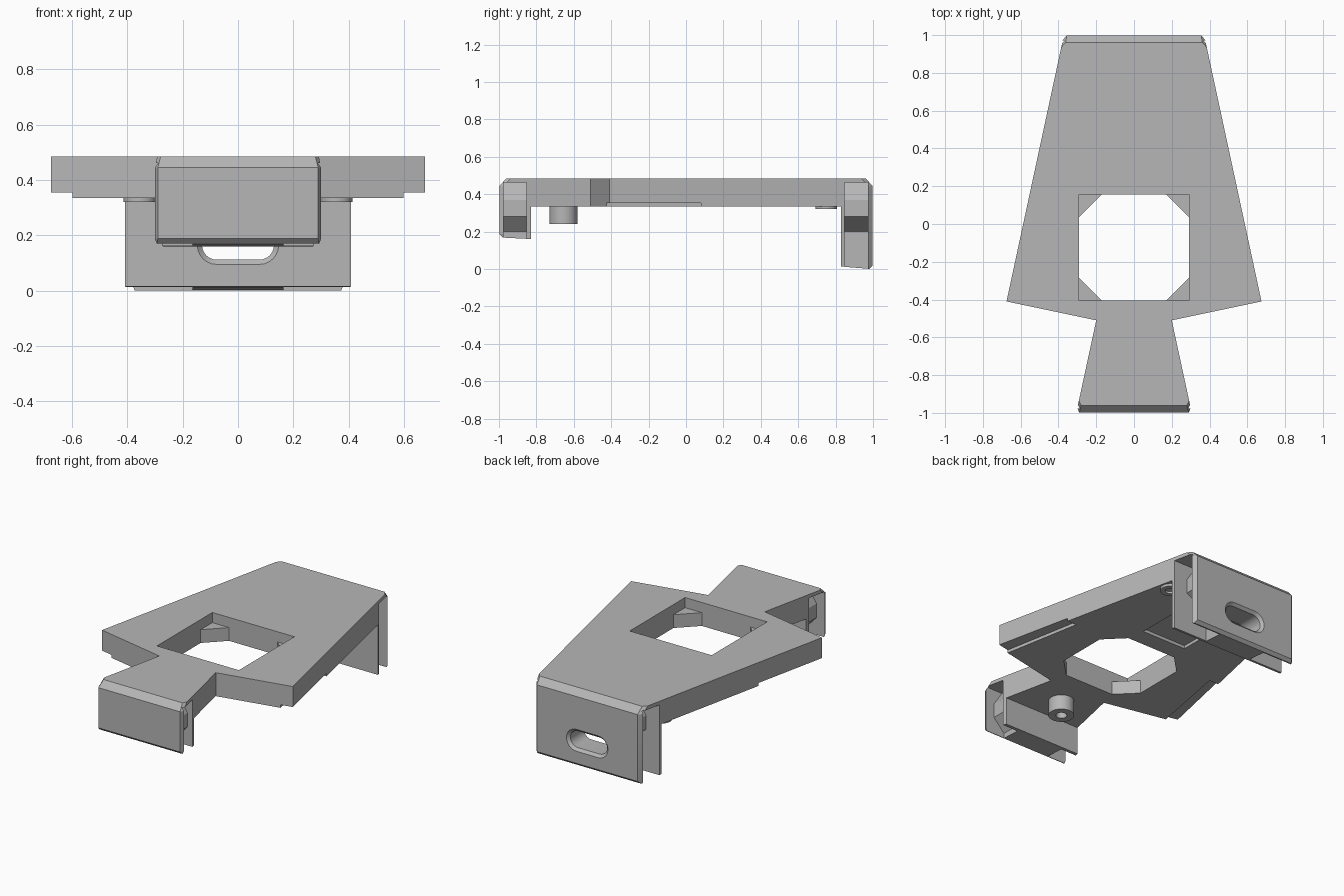
import bpy, bmesh, math

if "Cube" in bpy.data.objects:
    bpy.data.objects.remove(bpy.data.objects["Cube"])

gray = bpy.data.materials.new("light_gray")
gray.diffuse_color = (0.47, 0.47, 0.47, 1)
gray.use_nodes = True
gray.node_tree.nodes["Principled BSDF"].inputs["Base Color"].default_value = gray.diffuse_color


def loft(name, rings):
    """Closed solid through equally long rings of 3D points."""
    bm = bmesh.new()
    loops = [[bm.verts.new(p) for p in r] for r in rings]
    n = len(loops[0])
    for a, b in zip(loops, loops[1:]):
        for i in range(n):
            bm.faces.new((a[i], a[(i + 1) % n], b[(i + 1) % n], b[i]))
    bm.faces.new(loops[0][::-1])
    bm.faces.new(loops[-1])
    bmesh.ops.recalc_face_normals(bm, faces=bm.faces)
    me = bpy.data.meshes.new(name)
    bm.to_mesh(me)
    bm.free()
    me.materials.append(gray)
    ob = bpy.data.objects.new(name, me)
    bpy.context.collection.objects.link(ob)
    return ob


def prism(name, outline, z0, z1):
    return loft(name, [[(x, y, z) for x, y in outline] for z in (z0, z1)])


def box(name, x0, x1, y0, y1, z0, z1):
    return prism(name, [(x0, y0), (x1, y0), (x1, y1), (x0, y1)], z0, z1)


def circle(x, y, r, n=32):
    return [(x + r * math.cos(2 * math.pi * i / n),
             y + r * math.sin(2 * math.pi * i / n)) for i in range(n)]


def cut(ob, cutter, keep=False):
    cutter.hide_render = True
    mod = ob.modifiers.new("cut", 'BOOLEAN')
    mod.operation, mod.solver, mod.object = 'DIFFERENCE', 'EXACT', cutter
    bpy.context.view_layer.objects.active = ob
    bpy.ops.object.modifier_apply(modifier=mod.name)
    if not keep:
        bpy.data.objects.remove(cutter)


def smooth(ob):
    bpy.ops.object.select_all(action='DESELECT')
    ob.select_set(True)
    bpy.context.view_layer.objects.active = ob
    bpy.ops.object.shade_smooth_by_angle(angle=math.radians(25))


def mirrored(half):
    return half + [(-p[0],) + tuple(p[1:]) for p in reversed(half)]


def back_w(y):   # half width of the tapered body
    return 0.38 + (0.96 - y) * 0.215


def front_w(y):  # half width of the flared neck
    return 0.2 + (-0.51 - y) * 0.216


TOP, UNDER = 0.485, 0.335

# Main plate
plate = prism("plate", mirrored([(front_w(-0.83), -0.83), (0.2, -0.51),
                                 (0.675, -0.41), (back_w(0.83), 0.83)]), UNDER, TOP)
cut(plate, box("window_cutter", -0.29, 0.29, -0.405, 0.155, 0.2, 0.6))
cut(plate, box("recess_cutter", -0.155, 0.155, 0.27, 0.7, 0.2, UNDER + 0.02))
for s in (-1, 1):
    cut(plate, prism("edge_step_cutter", [(s * 0.612, -0.5), (s * 0.8, -0.5),
                                          (s * 0.8, 0.08), (s * 0.505, 0.08)], 0.2, 0.354))

# Corner gussets in the window
for sx in (-1, 1):
    for y, sy in ((-0.405, 1), (0.155, -1)):
        prism("window_gusset", [(sx * 0.29, y), (sx * 0.172, y),
                                (sx * 0.29, y + sy * 0.118)], UNDER, 0.42)


# Double-walled end flanges
def flange(name, s, w, z_in, z_out, cavity):
    def ring(y_mid, y_end, inset, z_inner, z_outer):
        return mirrored([(w(s * 0.83), s * 0.83, z_inner),
                         (w(s * y_mid), s * y_mid, z_outer),
                         (w(s * y_end) - inset, s * y_end, z_outer)])
    z_low = z_out + 0.018
    ob = loft(name, [ring(0.965, 0.98, 0.01, z_in, z_out),
                     ring(0.975, 0.998, 0.016, z_low + 0.01, z_low),
                     ring(0.975, 0.998, 0.016, 0.445, 0.445),
                     ring(0.935, 0.96, 0.018, TOP, TOP)])
    y0, y1 = sorted((s * cavity[0], s * cavity[1]))
    cut(ob, box("cavity_cutter", -1, 1, y0, y1, -1, 0.462))
    return ob


def core(name, s, wide, z_in, z_out, cavity):
    """Stem between the walls, widening to a head under the roof."""
    rings = []
    for y, z in ((cavity[0], z_in), (cavity[1], z_out)):
        rings.append([(x, s * y, h) for x, h in mirrored(
            [(0.165, z), (0.165, 0.2), (wide, 0.28), (wide, 0.37), (wide - 0.06, 0.462)])])
    return loft(name, rings)


BACK_GAP, FRONT_GAP = (0.847, 0.972), (0.853, 0.976)
back = flange("back_flange", 1, back_w, 0.015, 0.0, BACK_GAP)
back_core = core("back_flange_core", 1, 0.31, 0.012, 0.002, BACK_GAP)
flange("front_flange", -1, front_w, 0.16, 0.17, FRONT_GAP)
core("front_flange_core", -1, 0.24, 0.162, 0.168, FRONT_GAP)


# Countersunk slot through the back flange
def slot_ring(r, y, n=12):
    pts = []
    for side, start in ((1, -90), (-1, 90)):
        for i in range(n + 1):
            a = math.radians(start + 180 * i / n)
            pts.append((side * 0.077 + r * math.cos(a), y, 0.165 + r * math.sin(a)))
    return pts


slot = loft("slot_cutter", [slot_ring(r, y) for r, y in
                            ((0.07, 0.8), (0.07, 0.83), (0.053, 0.846),
                             (0.053, 0.982), (0.07, 0.998), (0.07, 1.05))])
cut(back, slot, keep=True)
cut(back_core, slot)
smooth(back)
smooth(back_core)


# Hollow bosses on the underside
def boss(name, x, y, r, hole, z0):
    ob = prism(name, circle(x, y, r), z0, UNDER + 0.001)
    cut(ob, prism("boss_hole_cutter", circle(x, y, hole), z0 - 0.1, UNDER - 0.002))
    smooth(ob)


boss("front_boss", 0, -0.655, 0.075, 0.032, 0.24)
for s in (-1, 1):
    boss("back_boss", s * 0.355, 0.75, 0.058, 0.03, 0.32)
